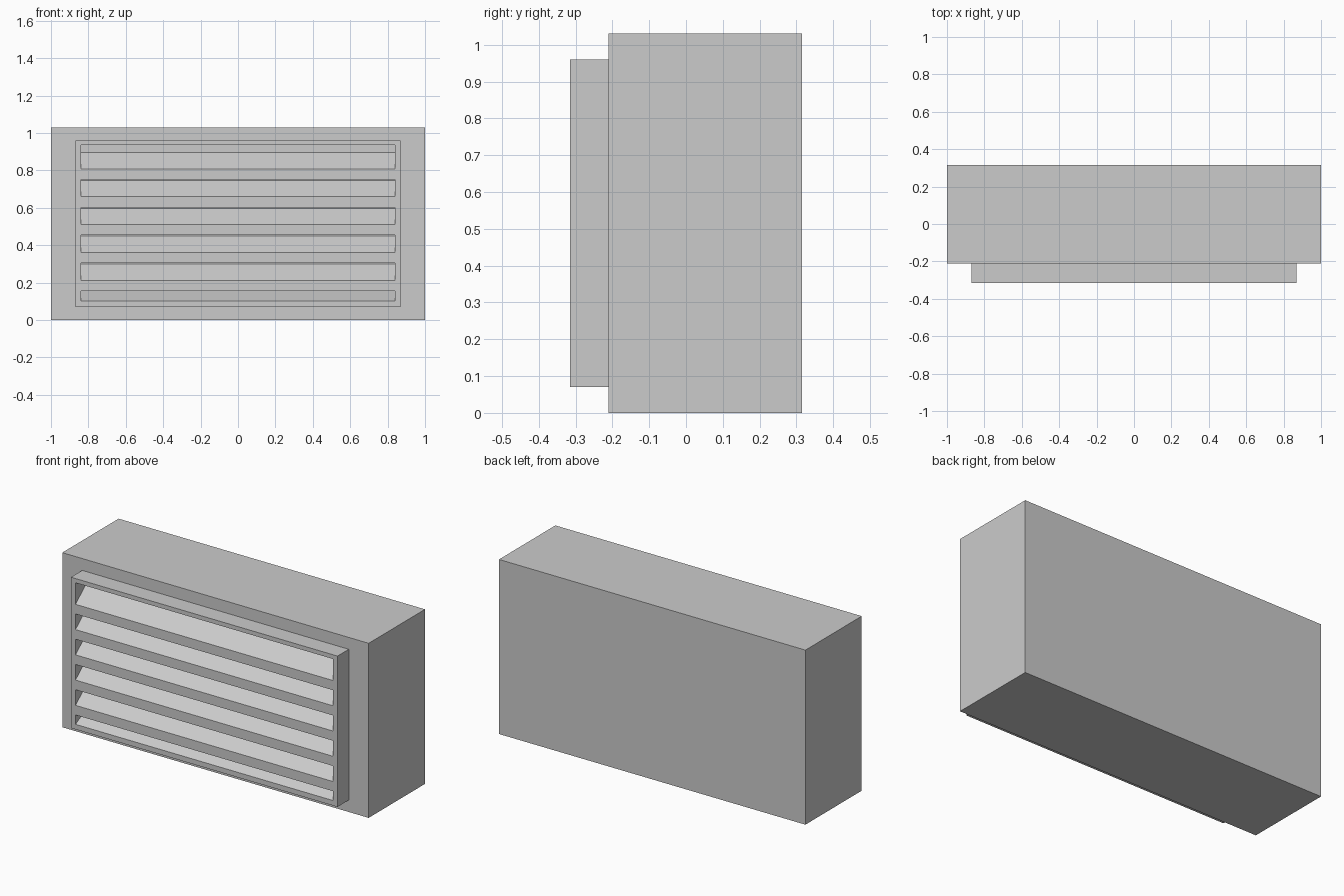
import bpy, bmesh

if "Cube" in bpy.data.objects:
    bpy.data.objects.remove(bpy.data.objects["Cube"])

FRONT, SEAM, BACK = -0.315, -0.21, 0.315


def prism(name, profile, half_width):
    """Extrude a (y, z) profile along x, centred on x = 0."""
    bm = bmesh.new()
    face = bm.faces.new([bm.verts.new((-half_width, y, z)) for y, z in profile])
    out = bmesh.ops.extrude_face_region(bm, geom=[face])
    verts = [v for v in out["geom"] if isinstance(v, bmesh.types.BMVert)]
    bmesh.ops.translate(bm, verts=verts, vec=(2 * half_width, 0, 0))
    bmesh.ops.recalc_face_normals(bm, faces=bm.faces[:])
    mesh = bpy.data.meshes.new(name)
    bm.to_mesh(mesh)
    bm.free()
    obj = bpy.data.objects.new(name, mesh)
    bpy.context.collection.objects.link(obj)
    return obj


def frame(name, outer, inner):
    """Rectangular ring; outer and inner are (half width, bottom, top)."""
    bm = bmesh.new()
    rings = []
    for y in (FRONT, SEAM):
        for w, lo, hi in (outer, inner):
            rings.append([bm.verts.new((x, y, z)) for x, z in
                          ((-w, lo), (w, lo), (w, hi), (-w, hi))])
    fo, fi, bo, bi = rings
    for a, b in ((fo, fi), (fi, bi), (bi, bo), (bo, fo)):
        for i in range(4):
            j = (i + 1) % 4
            bm.faces.new((a[i], a[j], b[j], b[i]))
    bmesh.ops.recalc_face_normals(bm, faces=bm.faces[:])
    mesh = bpy.data.meshes.new(name)
    bm.to_mesh(mesh)
    bm.free()
    bpy.context.collection.objects.link(bpy.data.objects.new(name, mesh))


# Main housing
prism("housing", [(SEAM, 0), (BACK, 0), (BACK, 1.03), (SEAM, 1.03)], 1.0)

# Raised grille surround
frame("grille_frame", (0.87, 0.07, 0.96), (0.84, 0.10, 0.935))

# Louvres: vertical front edge, rising towards the back
RISE = 0.087
for i in range(5):
    z = 0.155 + i * 0.149
    prism(f"louvre_{i + 1}", [(FRONT, z), (SEAM, z + RISE),
                              (SEAM, z + 0.057 + RISE), (FRONT, z + 0.057)], 0.84)

# Partial louvre resting on the bottom of the frame
prism("bottom_louvre", [(FRONT, 0.10), (SEAM, 0.10), (SEAM, 0.155)], 0.84)
